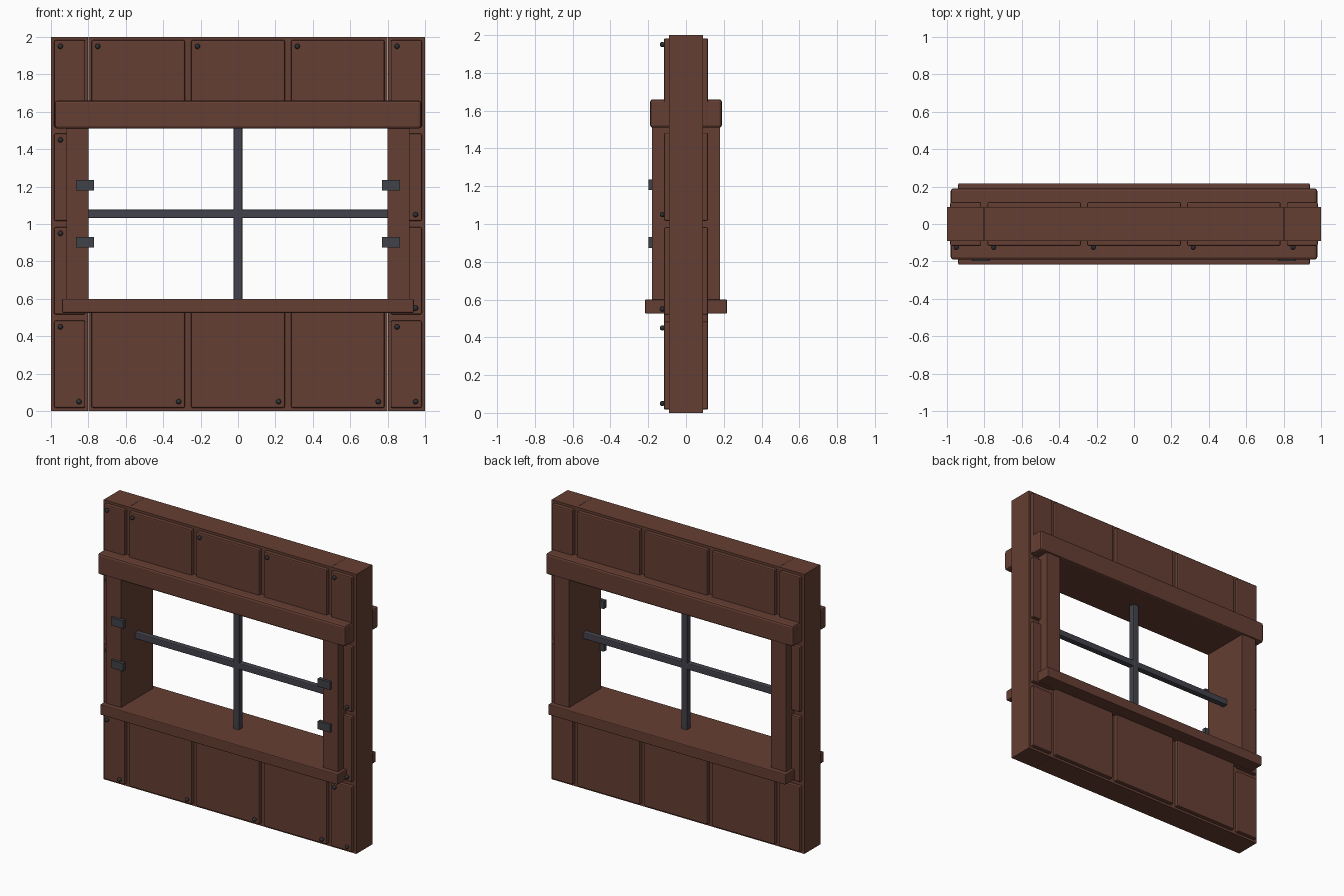
import bpy

if "Cube" in bpy.data.objects:
    bpy.data.objects.remove(bpy.data.objects["Cube"], do_unlink=True)


def material(name, rgb):
    m = bpy.data.materials.new(name)
    m.use_nodes = True
    m.diffuse_color = (*rgb, 1)
    m.node_tree.nodes["Principled BSDF"].inputs["Base Color"].default_value = (*rgb, 1)
    return m


WOOD = material("brown wood", (0.13, 0.049, 0.033))
IRON = material("dark iron", (0.055, 0.055, 0.072))
STEEL = material("hinge steel", (0.052, 0.055, 0.066))
BOLT = material("bolt black", (0.027, 0.03, 0.034))


def box(name, x, y, z, mat, bevel=0.0):
    """Box from (min, max) ranges with an optional rounded edge."""
    ranges = (x, y, z)
    bpy.ops.mesh.primitive_cube_add(size=1, location=[(a + b) / 2 for a, b in ranges])
    ob = bpy.context.object
    ob.name = name
    ob.scale = [b - a for a, b in ranges]
    bpy.ops.object.transform_apply(location=False, rotation=False, scale=True)
    ob.data.materials.append(mat)
    if bevel:
        mod = ob.modifiers.new("edge", "BEVEL")
        mod.width = bevel
        mod.segments = 2
    return ob


def bolt(x, z):
    bpy.ops.mesh.primitive_uv_sphere_add(segments=12, ring_count=8, radius=0.014,
                                         location=(x, -0.125, z))
    ob = bpy.context.object
    ob.name = "bolt"
    ob.data.materials.append(BOLT)
    bpy.ops.object.shade_smooth_by_angle()


def panel(x0, x1, z0, z1):
    """Board on both wall faces, bolted at two opposite corners on the front."""
    gap = 0.017
    x, z = (x0 + gap, x1 - gap), (z0 + gap, z1 - gap)
    box("front_panel", x, (-0.117, -0.08), z, WOOD, 0.008)
    box("back_panel", x, (0.08, 0.117), z, WOOD, 0.008)
    bolt(x0 + 0.05, z1 - 0.05)
    bolt(x1 - 0.05, z0 + 0.05)


# Wall core
DEPTH = (-0.09, 0.09)
box("lower_wall", (-0.8, 0.8), DEPTH, (0, 0.55), WOOD)
box("upper_wall", (-0.8, 0.8), DEPTH, (1.55, 2), WOOD)

# Posts, jambs and hinges on each side
for side, s in (("left", 1), ("right", -1)):
    def span(a, b):
        return tuple(sorted((s * a, s * b)))
    box(side + "_post", span(0.801, 1), DEPTH, (0, 2), WOOD)
    box(side + "_jamb", span(0.8, 0.917), (-0.18, 0.18), (0.58, 1.53), WOOD)
    for z in (0.902, 1.207):
        box(side + "_hinge", span(0.77, 0.867), (-0.199, -0.17),
            (z - 0.028, z + 0.028), STEEL)
    # Side panels in four rows
    for row in range(4):
        panel(*span(0.8, 1), row * 0.5, row * 0.5 + 0.5)

# Three panels above and below the opening
edges = (-0.8, -0.267, 0.267, 0.8)
for a, b in zip(edges, edges[1:]):
    panel(a, b, 0, 0.59)
    panel(a, b, 1.51, 2)

# Header and sill
box("header", (-0.98, 0.98), (-0.19, 0.19), (1.51, 1.66), WOOD, 0.014)
box("sill", (-0.94, 0.94), (-0.217, 0.217), (0.525, 0.6), WOOD, 0.006)

# Window bars
box("vertical_bar", (-0.023, 0.023), (-0.023, 0.023), (0.59, 1.52), IRON, 0.007)
box("horizontal_bar", (-0.81, 0.81), (-0.022, 0.022), (1.031, 1.077), IRON, 0.007)
